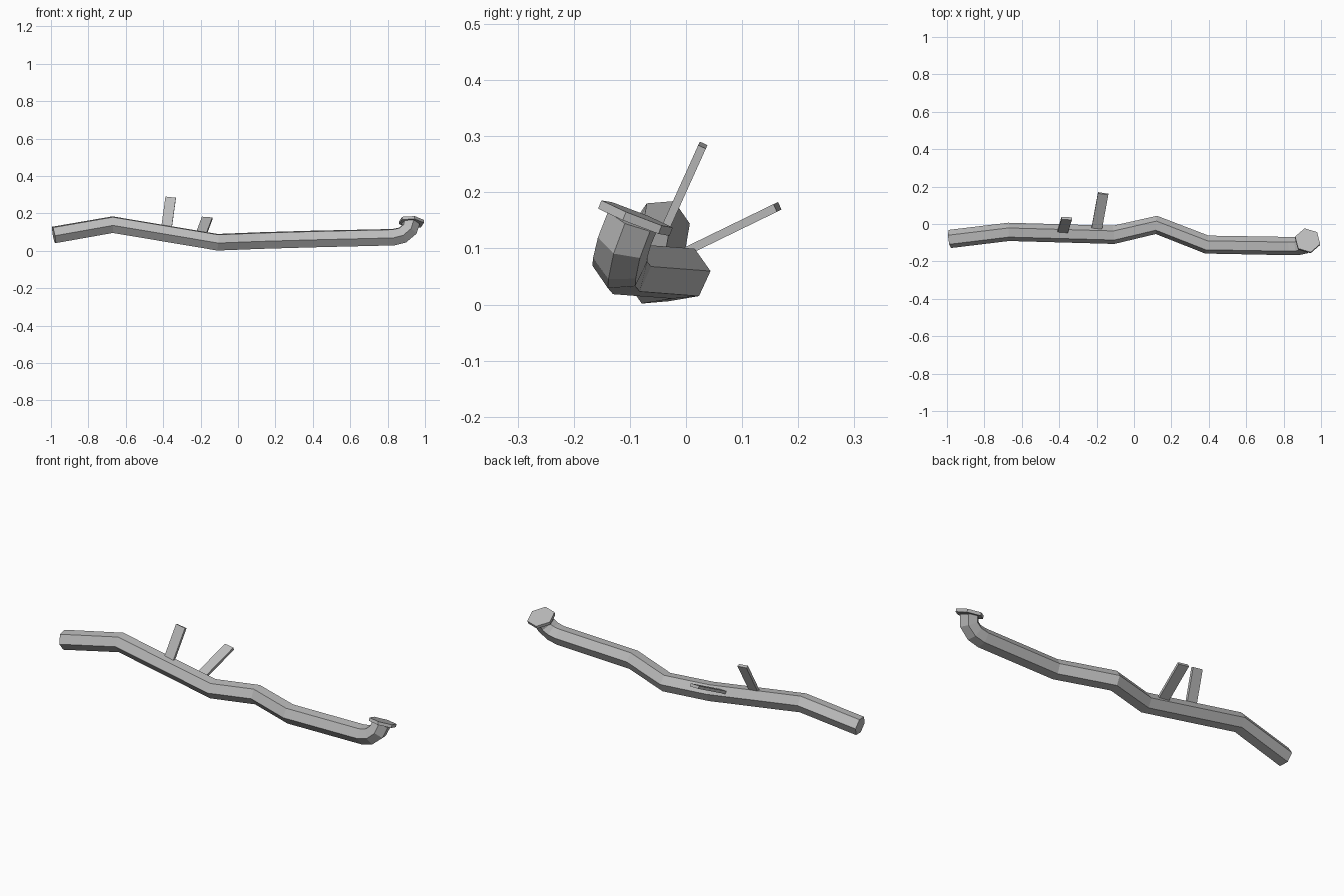
import bpy, bmesh, math
from mathutils import Vector, Matrix

cube = bpy.data.objects.get("Cube")
if cube:
    bpy.data.objects.remove(cube, do_unlink=True)

metal = bpy.data.materials.new("grey_metal")
metal.use_nodes = True
grey = (0.5, 0.5, 0.5, 1)
metal.diffuse_color = grey
metal.node_tree.nodes["Principled BSDF"].inputs["Base Color"].default_value = grey


def add_object(name, bm):
    bmesh.ops.recalc_face_normals(bm, faces=bm.faces)
    mesh = bpy.data.meshes.new(name)
    bm.to_mesh(mesh)
    bm.free()
    mesh.materials.append(metal)
    obj = bpy.data.objects.new(name, mesh)
    bpy.context.collection.objects.link(obj)


def sweep(name, path, radius, turn, sides=6):
    """Sweep a polygon along the path, carrying the frame round each bend."""
    pts = [Vector(p) for p in path]
    bm = bmesh.new()
    rings = []
    spoke = Vector((0, math.cos(turn), math.sin(turn)))
    for i, p in enumerate(pts):
        into = (p - pts[i - 1]).normalized() if i else Vector()
        out = (pts[i + 1] - p).normalized() if i < len(pts) - 1 else Vector()
        axis = (into + out).normalized()
        spoke = (spoke - axis * spoke.dot(axis)).normalized()
        rings.append([bm.verts.new(p + radius * (Matrix.Rotation(math.tau * k / sides, 3, axis) @ spoke))
                      for k in range(sides)])
    for a, b in zip(rings, rings[1:]):
        for k in range(sides):
            n = (k + 1) % sides
            bm.faces.new((a[k], a[n], b[n], b[k]))
    bm.faces.new(rings[0])
    bm.faces.new(rings[-1])
    add_object(name, bm)


def strap(name, base, tip, width=0.056, thickness=0.015):
    """Flat bar from base to tip, its width lying mostly along x."""
    base, tip = Vector(base), Vector(tip)
    along = tip - base
    length = along.length
    along.normalize()
    wide = Vector((1, 0, 0))
    wide = (wide - along * wide.dot(along)).normalized()
    thick = along.cross(wide)
    frame = Matrix((wide, thick, along)).transposed().to_4x4()
    bm = bmesh.new()
    bmesh.ops.create_cube(bm, size=1)
    bmesh.ops.scale(bm, vec=(width, thickness, length), verts=bm.verts)
    bmesh.ops.transform(bm, matrix=Matrix.Translation((base + tip) / 2) @ frame, verts=bm.verts)
    add_object(name, bm)


# Bent hexagonal pipe with an upturned end
sweep("pipe", [(-0.985, -0.08, 0.085), (-0.67, -0.042, 0.14), (-0.11, -0.058, 0.046),
               (0.12, -0.005, 0.055), (0.39, -0.11, 0.063), (0.83, -0.118, 0.073),
               (0.878, -0.117, 0.084), (0.914, -0.11, 0.112), (0.926, -0.094, 0.152)],
      0.049, math.radians(6))

# Tilted hexagonal flange
bm = bmesh.new()
bmesh.ops.create_cone(bm, cap_ends=True, segments=6, radius1=0.07, radius2=0.07, depth=0.016)
normal = Vector((0.06, 0.37, 0.93)).normalized()
tilt = Vector((0, 0, 1)).rotation_difference(normal).to_matrix().to_4x4()
spin = Matrix.Rotation(math.radians(13), 4, "Z")
bmesh.ops.transform(bm, matrix=Matrix.Translation((0.928, -0.09, 0.154)) @ tilt @ spin, verts=bm.verts)
add_object("flange", bm)

# Mounting straps
strap("upright_strap", (-0.383, -0.045, 0.118), (-0.36, 0.03, 0.284))
strap("rear_strap", (-0.199, -0.022, 0.084), (-0.165, 0.163, 0.174))
